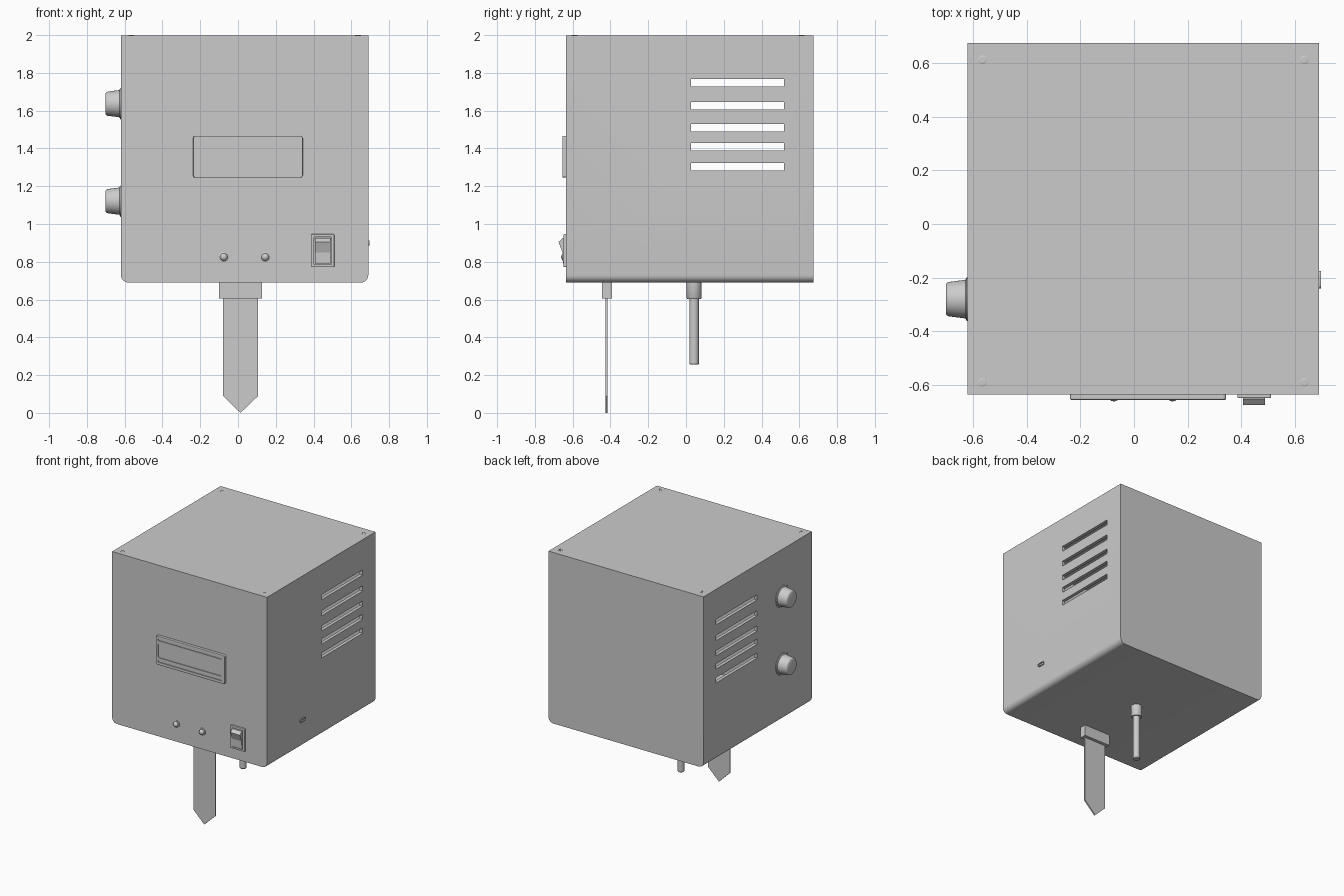
import bpy, bmesh, math
from mathutils import Vector, Matrix

cube = bpy.data.objects.get("Cube")
if cube:
    bpy.data.objects.remove(cube, do_unlink=True)

GREY = (0.6, 0.6, 0.6, 1)
grey = bpy.data.materials.new("plain grey")
grey.use_nodes = True
grey.diffuse_color = GREY
grey.node_tree.nodes["Principled BSDF"].inputs["Base Color"].default_value = GREY

# Flat (u, v) drawing plus a distance w along each axis
PLACE = {"x": lambda u, v, w: (w, u, v),
         "y": lambda u, v, w: (u, w, v),
         "z": lambda u, v, w: (u, v, w)}


def finish(name, bm, smooth=False):
    mesh = bpy.data.meshes.new(name)
    bm.to_mesh(mesh)
    bm.free()
    obj = bpy.data.objects.new(name, mesh)
    bpy.context.collection.objects.link(obj)
    mesh.materials.append(grey)
    activate(obj)
    if smooth:
        bpy.ops.object.shade_smooth_by_angle(angle=math.radians(35))
    return obj


def activate(obj):
    bpy.ops.object.select_all(action="DESELECT")
    obj.select_set(True)
    bpy.context.view_layer.objects.active = obj


def add_prism(bm, points, axis, start, end, inward=False):
    part = bmesh.new()
    face = part.faces.new([part.verts.new(PLACE[axis](u, v, start)) for u, v in points])
    top = bmesh.ops.extrude_face_region(part, geom=[face])["geom"]
    shift = Vector(PLACE[axis](0, 0, end - start))
    bmesh.ops.translate(part, verts=[g for g in top if isinstance(g, bmesh.types.BMVert)], vec=shift)
    bmesh.ops.recalc_face_normals(part, faces=part.faces)
    if inward:
        bmesh.ops.reverse_faces(part, faces=part.faces)
    temp = bpy.data.meshes.new("temp")
    part.to_mesh(temp)
    part.free()
    bm.from_mesh(temp)
    bpy.data.meshes.remove(temp)


def prism(name, points, axis, start, end, smooth=False):
    bm = bmesh.new()
    add_prism(bm, points, axis, start, end)
    return finish(name, bm, smooth)


def rect(u0, u1, v0, v1, low=0.0, high=0.0, steps=6):
    """Rectangle with separate radii for its low and high corners."""
    points = []
    for u, v, r, turn in ((u1, v1, high, 0), (u0, v1, high, 1), (u0, v0, low, 2), (u1, v0, low, 3)):
        if not r:
            points.append((u, v))
            continue
        cu = u - r if u == u1 else u + r
        cv = v - r if v == v1 else v + r
        for i in range(steps + 1):
            a = math.pi / 2 * (turn + i / steps)
            points.append((cu + r * math.cos(a), cv + r * math.sin(a)))
    return points


def lathe(name, profile, location, direction, sides=40):
    """Spin a (radius, height) profile about a direction."""
    bm = bmesh.new()
    verts = [bm.verts.new((r, 0, h)) for r, h in profile]
    edges = [bm.edges.new(pair) for pair in zip(verts, verts[1:])]
    bmesh.ops.spin(bm, geom=verts + edges, axis=(0, 0, 1), cent=(0, 0, 0),
                   angle=2 * math.pi, steps=sides)
    bmesh.ops.remove_doubles(bm, verts=bm.verts, dist=1e-5)
    bmesh.ops.recalc_face_normals(bm, faces=bm.faces)
    turn = Vector(direction).to_track_quat("Z", "Y").to_matrix().to_4x4()
    bm.transform(Matrix.Translation(location) @ turn)
    return finish(name, bm, True)


def cut(obj, cutter):
    mod = obj.modifiers.new("cut", "BOOLEAN")
    mod.operation, mod.solver, mod.object = "DIFFERENCE", "EXACT", cutter
    activate(obj)
    bpy.ops.object.modifier_apply(modifier=mod.name)
    bpy.data.objects.remove(cutter, do_unlink=True)


def bevel(obj, width, segments=2):
    mod = obj.modifiers.new("bevel", "BEVEL")
    mod.width, mod.segments, mod.limit_method = width, segments, "ANGLE"
    activate(obj)
    bpy.ops.object.modifier_apply(modifier=mod.name)


# Hollow case with rounded lower side edges
X0, X1, Y0, Y1, Z0, Z1, WALL = -0.62, 0.69, -0.635, 0.675, 0.69, 1.998, 0.025
bm = bmesh.new()
add_prism(bm, rect(X0, X1, Z0, Z1, low=0.04), "y", Y0, Y1)
add_prism(bm, rect(X0 + WALL, X1 - WALL, Z0 + WALL, Z1 - WALL, low=0.015),
          "y", Y0 + WALL, Y1 - WALL, inward=True)
case = finish("case", bm)

# Vent slots through both sides
bm = bmesh.new()
for z in (1.747, 1.625, 1.509, 1.408, 1.302):
    add_prism(bm, rect(0.026, 0.52, z - 0.02, z + 0.02), "x", -1, 1)
cut(case, finish("vent_cutter", bm))
activate(case)
bpy.ops.object.shade_smooth_by_angle(angle=math.radians(35))

# Lid screws with a hexagonal socket
for x in (-0.565, 0.635):
    for y in (-0.59, 0.612):
        screw = lathe("lid_screw", [(0, -0.012), (0.016, -0.012), (0.016, 0.001), (0.014, 0.002), (0, 0.002)],
                      (x, y, Z1), (0, 0, 1), 20)
        socket = [(x + 0.008 * math.cos(k * math.pi / 3), y + 0.008 * math.sin(k * math.pi / 3))
                  for k in range(6)]
        cut(screw, prism("socket_cutter", socket, "z", Z1 - 0.008, Z1 + 0.02))

# Display bezel with a recessed window and two grooves
bezel = prism("display_bezel", rect(-0.238, 0.343, 1.246, 1.466, 0.012, 0.012), "y", Y0 - 0.02, Y0 + 0.005)
bevel(bezel, 0.004)
bm = bmesh.new()
for z0, z1, r in ((1.302, 1.415, 0.015), (1.432, 1.445, 0.006), (1.268, 1.281, 0.006)):
    add_prism(bm, rect(-0.218, 0.323, z0, z1, r, r), "y", Y0 - 0.1, Y0 - 0.014)
cut(bezel, finish("display_cutter", bm))

# Indicator lights
for x in (-0.075, 0.144):
    dome = [(0.02 * math.cos(a), 0.008 + 0.018 * math.sin(a))
            for a in (k * math.pi / 12 for k in range(6))]
    lathe("indicator_light", [(0, -0.002), (0.027, -0.002), (0.027, 0.006), (0.024, 0.008)]
          + dome + [(0, 0.026)], (x, Y0, 0.825), (0, -1, 0), 28)

# Rocker switch: bevelled frame with an opening and a tilted rocker
frame = prism("switch_frame", rect(0.386, 0.51, 0.772, 0.946, 0.006, 0.006), "y", Y0 - 0.014, Y0 + 0.005)
bevel(frame, 0.004)
cut(frame, prism("switch_cutter", rect(0.402, 0.494, 0.786, 0.93), "y", Y0 - 0.1, Y0 - 0.003))
rocker = [(Y0, 0.925), (-0.652, 0.925), (-0.675, 0.905), (-0.654, 0.85), (-0.652, 0.79), (Y0, 0.79)]
prism("switch_rocker", rocker, "x", 0.407, 0.489)

# Control knobs on the right side
for z in (1.637, 1.121):
    lathe("control_knob", [(0, 0), (0.083, 0), (0.081, 0.004), (0.072, 0.008), (0.064, 0.07),
                           (0.061, 0.077), (0.055, 0.081), (0, 0.081)],
          (X0, -0.28, z), (-1, 0, 0), 48)

# Charging port on the left side
port = prism("port_shell", rect(-0.24, -0.175, 0.885, 0.913, 0.012, 0.012), "x", X1 - 0.03, X1 + 0.007, True)
cut(port, prism("port_cutter", rect(-0.235, -0.18, 0.89, 0.908, 0.008, 0.008), "x", X1 - 0.02, X1 + 0.1))
prism("port_tongue", rect(-0.227, -0.188, 0.896, 0.902), "x", X1 - 0.025, X1 + 0.002)

# Pointed soil blade in its holder
prism("blade_holder", rect(-0.1, 0.127, -0.445, -0.392), "z", 0.605, Z0 + 0.01)
prism("sensor_blade", [(-0.08, 0.62), (-0.08, 0.09), (0.013, 0), (0.107, 0.09), (0.107, 0.62)],
      "y", -0.426, -0.416)

# Round probe with its collar
lathe("probe_collar", [(0, 0), (0.036, 0), (0.04, 0.006), (0.04, 0.095), (0, 0.095)],
      (0.013, 0.043, 0.603), (0, 0, 1), 32)
lathe("probe_rod", [(0, 0), (0.021, 0), (0.025, 0.005), (0.025, 0.36), (0, 0.36)],
      (0.013, 0.043, 0.255), (0, 0, 1), 32)
